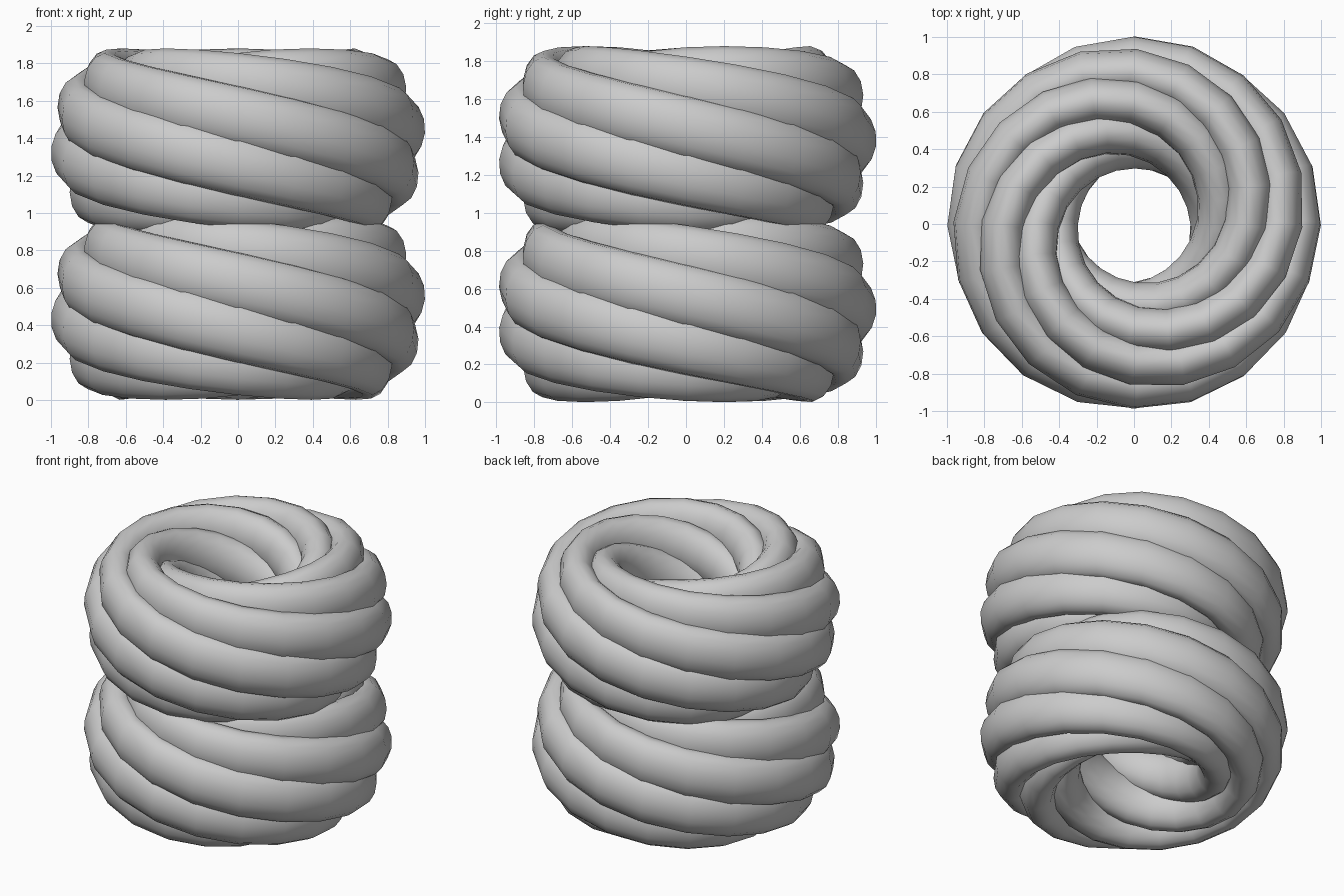
import bpy
from math import sin, cos, pi, radians

if "Cube" in bpy.data.objects:
    bpy.data.objects.remove(bpy.data.objects["Cube"])

TRIPS = 8            # trips round the ring before the strand closes
COILS = 5            # turns round the section in those trips
STEPS = 20           # points per trip
RING, TUBE = 0.65, 0.122
PATH = 0.355 - TUBE  # strand centre line radius in the section
HALF_H = 0.495


def rope_ring(name, z):
    """One long coiled strand, stretched upward into an oval section."""
    cu = bpy.data.curves.new(name, 'CURVE')
    cu.dimensions = '3D'
    cu.bevel_depth = TUBE
    cu.bevel_resolution = 5
    sp = cu.splines.new('POLY')
    sp.points.add(TRIPS * STEPS - 1)
    sp.use_cyclic_u = True
    for j, pt in enumerate(sp.points):
        t = 2 * pi * j / STEPS
        p = radians(22.5) - t * COILS / TRIPS
        r = RING + PATH * cos(p)
        a = t - pi / 2
        pt.co = (r * cos(a), r * sin(a), PATH * sin(p), 1)
    ob = bpy.data.objects.new(name, cu)
    ob.location.z = z
    ob.scale.z = HALF_H / 0.355
    bpy.context.collection.objects.link(ob)
    # turn the strand into a smooth mesh
    bpy.ops.object.select_all(action='DESELECT')
    ob.select_set(True)
    bpy.context.view_layer.objects.active = ob
    bpy.ops.object.convert(target='MESH')
    bpy.ops.object.shade_smooth_by_angle(angle=radians(40))


# two identical rope rings, slightly sunk into each other
rope_ring("lower_rope_ring", HALF_H)
rope_ring("upper_rope_ring", HALF_H + 0.89)
